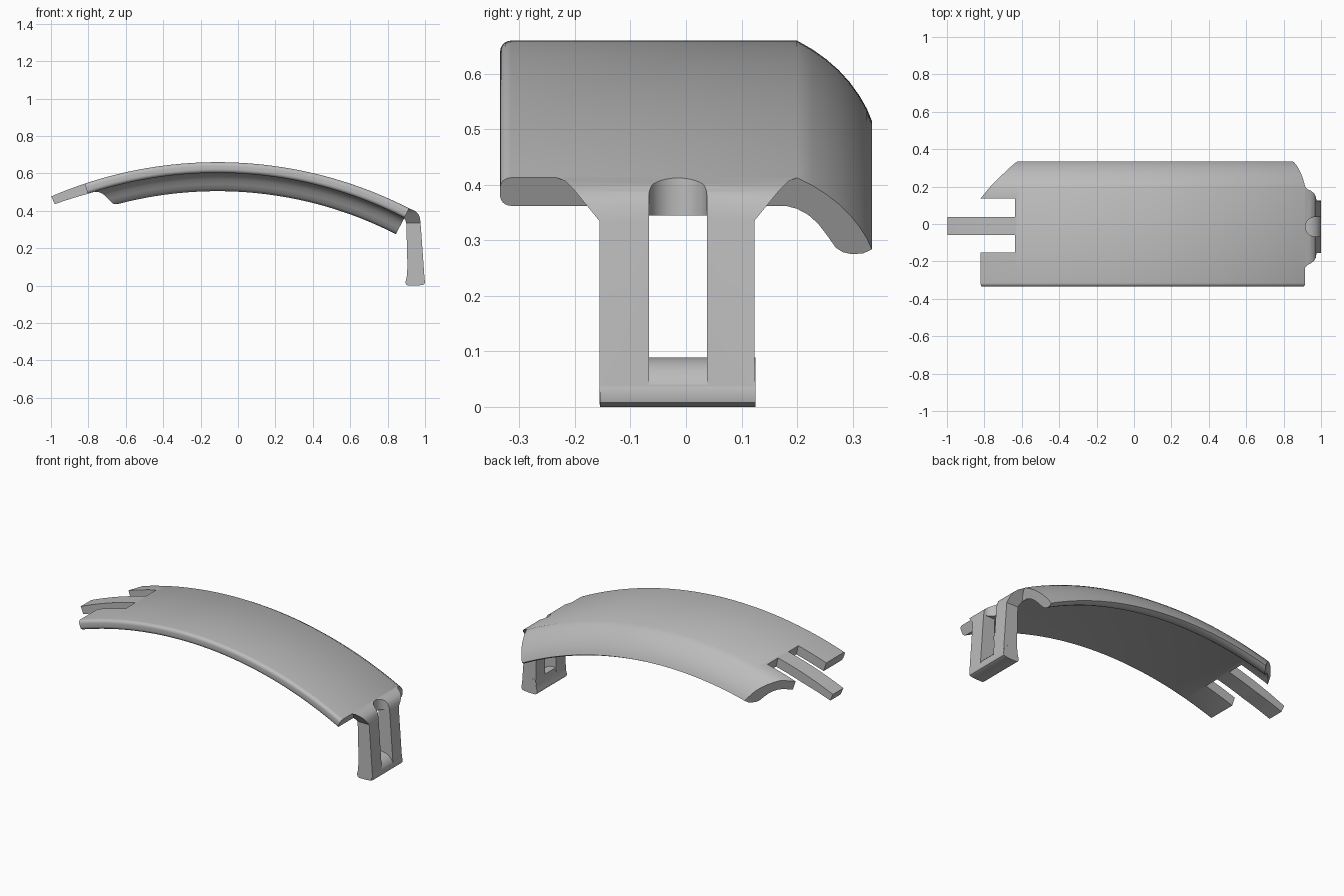
import bpy, bmesh, math
from mathutils import Vector

if "Cube" in bpy.data.objects:
    bpy.data.objects.remove(bpy.data.objects["Cube"], do_unlink=True)

grey = bpy.data.materials.new("plain grey")
grey.use_nodes = True
grey.diffuse_color = (0.5, 0.5, 0.5, 1)
grey.node_tree.nodes["Principled BSDF"].inputs["Base Color"].default_value = (0.5, 0.5, 0.5, 1)


def prism(name, outline, axis, lo, hi, steps=1):
    """Extrude a 2D outline along an axis (the outline uses the other two, in order)."""
    def place(p, t):
        co = list(p)
        co.insert("xyz".index(axis), t)
        return Vector(co)
    bm = bmesh.new()
    rings = []
    for i in range(steps + 1):
        t = lo + (hi - lo) * i / steps
        rings.append([bm.verts.new(place(p, t)) for p in outline])
    n = len(outline)
    for a, b in zip(rings, rings[1:]):
        for j in range(n):
            k = (j + 1) % n
            bm.faces.new((a[j], a[k], b[k], b[j]))
    bm.faces.new(rings[0])
    bm.faces.new(rings[-1])
    bmesh.ops.recalc_face_normals(bm, faces=bm.faces)
    mesh = bpy.data.meshes.new(name)
    bm.to_mesh(mesh)
    bm.free()
    mesh.materials.append(grey)
    obj = bpy.data.objects.new(name, mesh)
    bpy.context.collection.objects.link(obj)
    return obj


def carve(obj, *cuts):
    """Apply (operation, cutter) booleans and drop the cutters."""
    for op, cutter in cuts:
        mod = obj.modifiers.new("cut", "BOOLEAN")
        mod.operation, mod.object, mod.solver = op, cutter, "EXACT"
    graph = bpy.context.evaluated_depsgraph_get()
    graph.update()
    mesh = bpy.data.meshes.new_from_object(obj.evaluated_get(graph))
    obj.modifiers.clear()
    obj.data = mesh
    for _, cutter in cuts:
        bpy.data.objects.remove(cutter, do_unlink=True)


def smooth(obj):
    bpy.ops.object.select_all(action="DESELECT")
    obj.select_set(True)
    bpy.context.view_layer.objects.active = obj
    bpy.ops.object.shade_smooth_by_angle(angle=math.radians(30))


def corner(cx, cy, r, start, end, steps=6):
    """Points on an arc, angles in degrees."""
    angles = [math.radians(start + (end - start) * i / steps) for i in range(steps + 1)]
    return [(cx + r * math.cos(a), cy + r * math.sin(a)) for a in angles]


# Curved plate: cross-section with a rounded front edge and a curled back flange
THICK = 0.057
section = corner(-0.315, -0.02, 0.02, 180, 90)
section += [(0.2, 0), (0.228, -0.016), (0.252, -0.033), (0.275, -0.053), (0.295, -0.075),
            (0.313, -0.1), (0.326, -0.123), (0.335, -0.145)]
section += [(0.32, -0.153), (0.3, -0.155), (0.283, -0.151), (0.27, -0.142), (0.255, -0.118),
            (0.238, -0.093), (0.22, -0.075), (0.2, -0.063), (0.18, -THICK)]
section += corner(-0.315, 0.02 - THICK, 0.02, 270, 180)
plate = prism("curved_plate", section, "x", -0.998, 0.915, 64)

# Prongs at the left end, and the sloped end of the flange
front_notch = prism("front_notch", [(-1.1, -0.4), (-0.82, -0.4), (-0.82, -0.153), (-0.635, -0.153),
                                    (-0.635, -0.06), (-1.1, -0.06)], "z", -0.3, 0.2)
back_notch = prism("back_notch", [(-1.1, 0.038), (-0.635, 0.038), (-0.635, 0.137), (-0.82, 0.137),
                                  (-0.69, 0.295), (-0.672, 0.32), (-0.655, 0.337), (-0.655, 0.4),
                                  (-1.1, 0.4)], "z", -0.3, 0.2)
carve(plate, ("DIFFERENCE", front_notch), ("DIFFERENCE", back_notch))

# Bend the plate to its long arc, thinning the tip of the middle prong
RADIUS, MID, TOP = 2.25, -0.11, 0.66
for v in plate.data.vertices:
    x, y, h = v.co
    if x < -0.82:
        h *= 1 - 0.2 * (-0.82 - x) / 0.18
    angle = math.asin((x - MID) / RADIUS)
    v.co = (MID + (RADIUS + h) * math.sin(angle), y, TOP - RADIUS + (RADIUS + h) * math.cos(angle))
smooth(plate)

# Leg: bent strip at the right end, flared where it meets the plate
leg_side = [(0.87, 0.425), (0.88, 0.428), (0.915, 0.413), (0.945, 0.4), (0.962, 0.386),
            (0.972, 0.365), (0.976, 0.335), (0.998, 0.03), (0.985, 0.004), (0.91, 0.004),
            (0.9, 0.02), (0.906, 0.1), (0.9, 0.33), (0.895, 0.35), (0.885, 0.364), (0.87, 0.375)]
leg = prism("hinge_leg", leg_side, "y", -0.24, 0.21)
half = [(0.2, 0.5), (0.2, 0.413), (0.185, 0.407), (0.168, 0.39), (0.123, 0.335), (0.123, -0.1)]
flare = [(-0.033 - y, z) for y, z in half] + half[::-1]
flare = prism("flare_outline", flare, "x", 0.8, 1.1)
slot_top = prism("slot_top", corner(0.969, -0.0145, 0.0525, 270, 90, 16)
                 + [(1.1, 0.038), (1.1, -0.067)], "z", 0.06, 0.5)
slot = prism("slot", [(0.8, -0.067), (1.1, -0.067), (1.1, 0.038), (0.8, 0.038)], "z", 0.04, 0.345)
carve(leg, ("INTERSECT", flare), ("DIFFERENCE", slot_top), ("DIFFERENCE", slot))
smooth(leg)

# Rounded bar across the foot of the leg
bar_side = [(0.907, 0.088), (0.93, 0.089), (0.952, 0.084), (0.972, 0.074), (0.988, 0.058),
            (0.997, 0.04), (1.0, 0.02), (0.997, 0.008), (0.985, 0.003), (0.95, 0), (0.91, 0),
            (0.899, 0.006), (0.895, 0.018), (0.902, 0.045)]
bar = prism("foot_bar", bar_side, "y", -0.155, 0.125)
smooth(bar)
